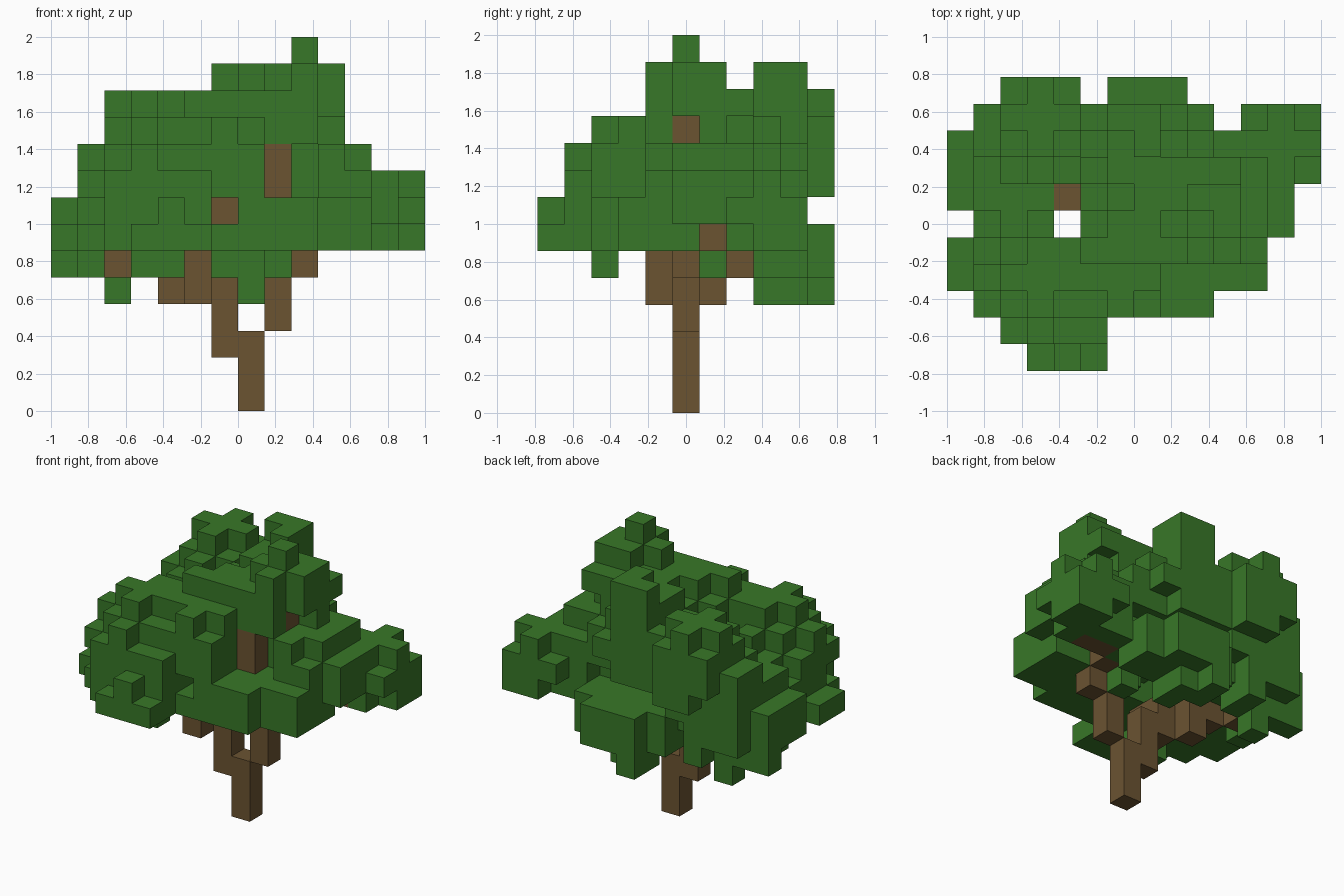
import bpy
import bmesh
from itertools import product
from mathutils import Vector

CELL = 1 / 7
SIDES = [Vector(d) for d in ((1, 0, 0), (-1, 0, 0), (0, 1, 0), (0, -1, 0), (0, 0, 1), (0, 0, -1))]

cube = bpy.data.objects.get("Cube")
if cube:
    bpy.data.objects.remove(cube)


def make_material(name, colour):
    material = bpy.data.materials.new(name)
    material.use_nodes = True
    material.diffuse_color = colour
    material.node_tree.nodes["Principled BSDF"].inputs["Base Color"].default_value = colour
    return material


def block(x0, x1, y0, y1, z0, z1):
    """All grid cells in a box, limits included."""
    return set(product(range(x0, x1 + 1), range(y0, y1 + 1), range(z0, z1 + 1)))


def clump(*box):
    """The cells of a box that lie within a rounded blob filling it."""
    limits = list(zip(box[::2], box[1::2]))

    def spread(cell):
        return sum(((2 * c - low - high) / (high - low + 1)) ** 2 for c, (low, high) in zip(cell, limits))
    return {cell for cell in block(*box) if spread(cell) < 0.9}


def build(name, cells, solid, material):
    """Mesh the cells, leaving out every face buried between two cells."""
    bm = bmesh.new()
    for cell in sorted(cells):
        centre = Vector(cell) + Vector((-6.5, -5, 0.5))
        for side in SIDES:
            if tuple(int(c) for c in Vector(cell) + side) in solid:
                continue
            u = Vector((side.y, side.z, side.x))
            v = side.cross(u)
            corners = (side + u + v, side - u + v, side - u - v, side + u - v)
            bm.faces.new([bm.verts.new((centre + c / 2) * CELL) for c in corners])
    bmesh.ops.remove_doubles(bm, verts=bm.verts[:], dist=0.001)
    mesh = bpy.data.meshes.new(name)
    bm.to_mesh(mesh)
    bm.free()
    mesh.materials.append(material)
    bpy.context.collection.objects.link(bpy.data.objects.new(name, mesh))


# Trunk and branches
wood = {
    "trunk": block(7, 7, 5, 5, 0, 2),
    "left_fork": block(8, 8, 5, 5, 3, 4),
    "right_fork": block(6, 6, 5, 5, 2, 4),
    "front_branch": block(5, 5, 4, 5, 4, 5),
    "back_right_branch": block(4, 4, 6, 6, 4, 8) | {(3, 6, 5), (2, 7, 5), (4, 7, 8)},
    "back_left_branch": {(9, 5, 5), (9, 6, 6), (10, 7, 6), (11, 7, 6)},
    "middle_branch": {(6, 4, 7)},
    "upper_branch": block(8, 8, 4, 4, 8, 9) | {(9, 5, 10)},
}

# Leaf clumps
leaves = {
    "front_leaves": clump(2, 6, 0, 4, 5, 8),
    "front_right_leaves": clump(1, 5, 1, 5, 6, 10),
    "right_leaves": clump(0, 4, 2, 5, 5, 7),
    "middle_leaves": clump(4, 8, 2, 6, 7, 11) | block(5, 7, 2, 2, 8, 8),
    "back_right_leaves": clump(0, 4, 5, 9, 5, 8) | {(2, 8, 4), (0, 8, 5), (3, 9, 5)},
    "upper_back_right_leaves": clump(1, 5, 7, 11, 7, 11),
    "upper_back_leaves": clump(5, 9, 5, 9, 7, 11) | block(6, 7, 8, 9, 8, 12),
    "crown_leaves": clump(7, 11, 3, 7, 10, 12) | {(9, 5, 13)},
    "front_left_leaves": clump(6, 11, 2, 6, 5, 8) | block(7, 9, 2, 2, 6, 7) | block(11, 11, 3, 4, 6, 7),
    "left_leaves": clump(8, 12, 4, 8, 6, 9) | {(10, 4, 9)},
    "back_left_leaves": clump(10, 14, 6, 10, 5, 8),
    "lower_back_leaves": clump(5, 9, 7, 11, 4, 7) | {(8, 6, 5)},
}

# Overall outline of the foliage: limits by layer upwards, and by row backwards
FIRST_LAYER = 4
WIDTH = [(2, 7), (0, 9), (0, 13), (0, 13), (1, 13), (1, 11), (2, 10), (2, 10), (6, 10), (9, 9)]
DEPTH = [(8, 10), (2, 10), (0, 10), (0, 9), (1, 10), (1, 10), (2, 10), (4, 10), (4, 9), (5, 5)]
PLAN = [(3, 5), (2, 5), (1, 9), (0, 11), (0, 11), (1, 12), (0, 12), (0, 13), (0, 13), (1, 13), (2, 8)]

# Gaps between the clumps, some of which show the branches
gaps = (block(4, 4, 5, 6, 4, 13) | block(10, 10, 9, 9, 4, 13) | block(5, 5, 10, 10, 4, 13)
        | block(0, 13, 3, 5, 5, 5) | block(0, 13, 7, 7, 5, 5) | block(6, 6, 0, 3, 7, 7)
        | block(8, 9, 2, 4, 8, 9) | block(10, 13, 6, 6, 6, 6) | block(0, 13, 7, 7, 12, 12)
        | block(5, 9, 8, 10, 7, 7) | block(10, 10, 4, 4, 10, 13))

# Single cells missing from the clumps' edges
gaps |= {(5, 2, 5), (2, 6, 5), (10, 5, 10), (3, 0, 7), (5, 0, 7), (2, 10, 8), (6, 8, 12),
         (8, 4, 12), (8, 6, 12), (11, 7, 8), (13, 7, 8), (11, 9, 8), (13, 9, 8),
         (13, 7, 6), (11, 9, 6), (6, 8, 4), (7, 10, 4)}


def inside(cell):
    x, y, z = cell
    if not 0 <= y < len(PLAN):
        return False
    (x0, x1), (y0, y1) = WIDTH[z - FIRST_LAYER], DEPTH[z - FIRST_LAYER]
    return x0 <= x <= x1 and y0 <= y <= y1 and PLAN[y][0] <= x <= PLAN[y][1]


# Trim the clumps and give each cell to one part only
taken = set().union(*wood.values())
for name, cells in leaves.items():
    leaves[name] = {c for c in cells - gaps - taken if inside(c)}
    taken |= leaves[name]

bark = make_material("bark_brown", (0.146, 0.087, 0.031, 1))
green = make_material("leaf_green", (0.039, 0.185, 0.021, 1))
for parts, material in ((wood, bark), (leaves, green)):
    for name, cells in parts.items():
        build(name, cells, taken, material)
